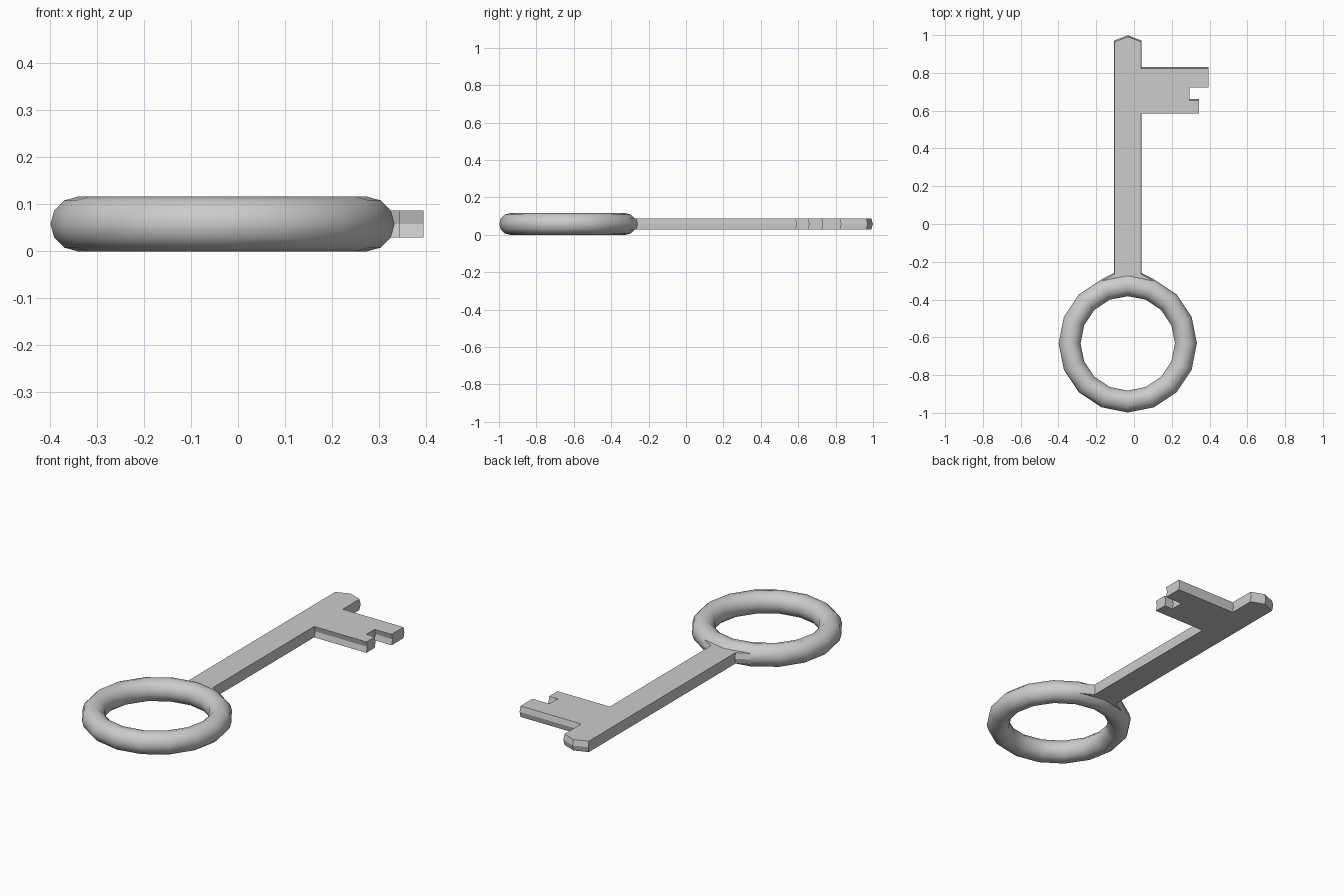
import bpy, bmesh, math

if "Cube" in bpy.data.objects:
    bpy.data.objects.remove(bpy.data.objects["Cube"])

CX, CY, CZ = -0.033, -0.632, 0.058      # ring centre
R, r = 0.308, 0.058                     # ring and tube radius
NU, NV = 16, 12

bm = bmesh.new()

# Bow: low-poly torus
grid = []
for i in range(NU):
    a = 2 * math.pi * i / NU
    row = []
    for j in range(NV):
        b = 2 * math.pi * j / NV
        d = R + r * math.cos(b)
        row.append(bm.verts.new((CX + d * math.cos(a), CY + d * math.sin(a), CZ + r * math.sin(b))))
    grid.append(row)
faces = {}
for i in range(NU):
    for j in range(NV):
        k, l = (i + 1) % NU, (j + 1) % NV
        faces[i, j] = bm.faces.new((grid[i][j], grid[k][j], grid[k][l], grid[i][l]))
        faces[i, j].smooth = True


def extrude(region):
    """Extrude a face region, return its new cap faces and vertices."""
    out = bmesh.ops.extrude_face_region(bm, geom=region)["geom"]
    stale = [f for f in region if f.is_valid]
    if stale:
        bmesh.ops.delete(bm, geom=stale, context="FACES")
    caps = [f for f in out if isinstance(f, bmesh.types.BMFace)]
    verts = [v for v in out if isinstance(v, bmesh.types.BMVert)]
    for f in {f for v in verts for f in v.link_faces}:
        f.smooth = False
    return caps, verts


# Shank: pulled out of the four outer ring faces facing +y
cap = [faces[i, j] for i in (3, 4) for j in (0, NV - 1)]
y_now = -0.295                          # y of the side edge of the cap
for n, y in enumerate((-0.26, 0.59, 0.66, 0.73, 0.83, 0.97)):
    cap, verts = extrude(cap)
    for v in verts:
        v.co.y += y - y_now
        if n == 0:
            v.co.x = CX + (v.co.x - CX) * 0.52
    y_now = y


# Bit: side faces pulled out in +x, with stepped teeth
def pull(region, x):
    caps, verts = extrude(region)
    for v in verts:
        v.co.x = x
    return caps


bm.normal_update()
side = [f for f in bm.faces if f.normal.x > 0.9 and 0.6 < f.calc_center_median().y < 0.83]
side = pull(side, 0.295)
lower = [f for f in side if f.calc_center_median().y < 0.67]
upper = [f for f in side if f.calc_center_median().y > 0.75]
pull(lower, 0.345)
pull(upper, 0.395)

bmesh.ops.recalc_face_normals(bm, faces=bm.faces)
mesh = bpy.data.meshes.new("key")
bm.to_mesh(mesh)
bm.free()
key = bpy.data.objects.new("key", mesh)
bpy.context.collection.objects.link(key)
